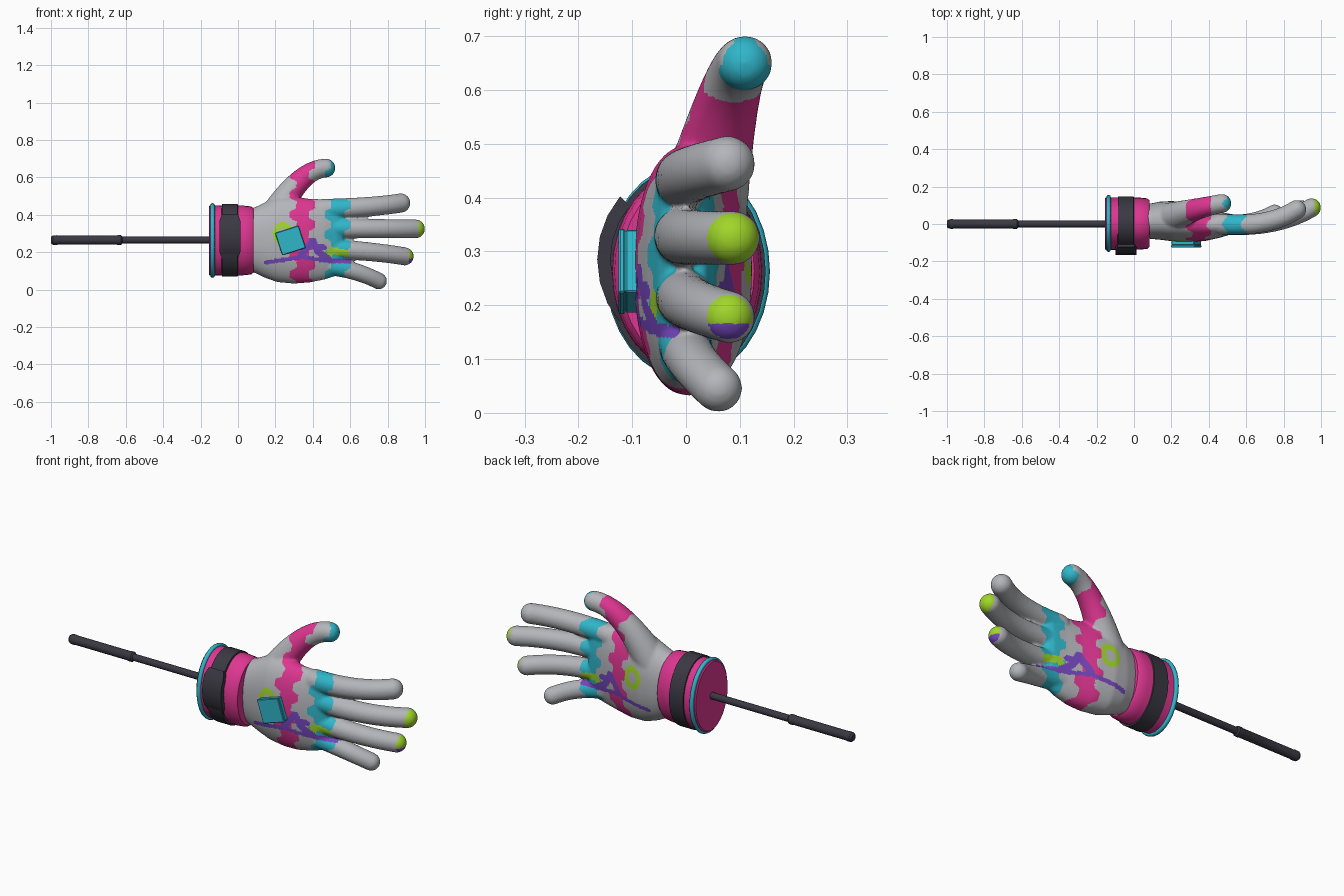
import bpy, bmesh, math
from mathutils import Vector, Matrix

if "Cube" in bpy.data.objects:
    bpy.data.objects.remove(bpy.data.objects["Cube"])


def mat(name, r, g, b):
    m = bpy.data.materials.new(name)
    lin = [((c / 255 + 0.055) / 1.055) ** 2.4 for c in (r, g, b)]
    m.diffuse_color = (*lin, 1)
    m.use_nodes = True
    m.node_tree.nodes["Principled BSDF"].inputs["Base Color"].default_value = m.diffuse_color
    return m


GRAY = mat("gray", 180, 181, 186)
PINK = mat("magenta", 222, 54, 145)
TEAL = mat("teal", 48, 182, 202)
PURPLE = mat("purple", 118, 72, 192)
LIME = mat("lime", 160, 214, 42)
DARK = mat("charcoal", 58, 56, 66)


def loft(bm, sections, n=32, power=2.0):
    """Closed skin through superellipse sections (x, yc, zc, half_y, half_z)."""
    rings = []
    for x, yc, zc, hy, hz in sections:
        ring = []
        for i in range(n):
            a = math.tau * i / n
            c, s = math.cos(a), math.sin(a)
            ring.append(bm.verts.new((x, yc + hy * math.copysign(abs(c) ** (2 / power), c),
                                      zc + hz * math.copysign(abs(s) ** (2 / power), s))))
        rings.append(ring)
    for a, b in zip(rings, rings[1:]):
        for i in range(n):
            j = (i + 1) % n
            bm.faces.new((a[i], a[j], b[j], b[i]))
    bm.faces.new(rings[0][::-1])
    bm.faces.new(rings[-1])
    bmesh.ops.recalc_face_normals(bm, faces=bm.faces)


def finish(name, bm, materials, angle=35):
    me = bpy.data.meshes.new(name)
    bm.to_mesh(me)
    bm.free()
    ob = bpy.data.objects.new(name, me)
    bpy.context.collection.objects.link(ob)
    for m in materials:
        me.materials.append(m)
    bpy.ops.object.select_all(action='DESELECT')
    bpy.context.view_layer.objects.active = ob
    ob.select_set(True)
    bpy.ops.object.shade_smooth_by_angle(angle=math.radians(angle))
    return ob


def lofted(name, material, sections, n=32):
    bm = bmesh.new()
    loft(bm, sections, n)
    return finish(name, bm, [material])


# Hand: palm loft plus five tapered digits, fused by a voxel remesh
bm = bmesh.new()
loft(bm, [(0.04, 0.015, 0.265, 0.085, 0.165), (0.09, 0.015, 0.265, 0.095, 0.175),
          (0.14, 0.018, 0.265, 0.102, 0.200), (0.21, 0.015, 0.268, 0.108, 0.228),
          (0.30, 0.005, 0.265, 0.102, 0.233), (0.38, -0.005, 0.262, 0.086, 0.224),
          (0.46, -0.005, 0.268, 0.068, 0.215), (0.53, 0.0, 0.275, 0.052, 0.200),
          (0.56, 0.0, 0.275, 0.035, 0.180)], 48, 2.2)
digits = [  # three control points, base radius, tip radius
    ((0.19, 0.03, 0.38), (0.33, 0.085, 0.645), (0.47, 0.11, 0.650), 0.085, 0.051),
    ((0.46, 0.00, 0.430), (0.72, -0.02, 0.440), (0.870, 0.077, 0.463), 0.056, 0.052),
    ((0.46, 0.00, 0.330), (0.75, -0.03, 0.325), (0.949, 0.087, 0.325), 0.056, 0.051),
    ((0.46, 0.00, 0.220), (0.72, -0.02, 0.207), (0.891, 0.080, 0.178), 0.056, 0.049),
    ((0.44, 0.00, 0.135), (0.63, -0.01, 0.110), (0.752, 0.060, 0.046), 0.053, 0.045)]
for p0, p1, p2, r0, r1 in digits:
    p0, p1, p2 = Vector(p0), Vector(p1), Vector(p2)
    for i in range(33):
        t = i / 32
        p = p0.lerp(p1, t).lerp(p1.lerp(p2, t), t)
        bmesh.ops.create_icosphere(bm, subdivisions=3, radius=r1 + (r0 - r1) * (1 - t) ** 2,
                                   matrix=Matrix.Translation(p))
hand = finish("hand", bm, [GRAY, PINK, TEAL, PURPLE, LIME])
rm = hand.modifiers.new("fuse", 'REMESH')
rm.mode = 'VOXEL'
rm.voxel_size = 0.0065
rm.use_smooth_shade = True
sm = hand.modifiers.new("soften", 'SMOOTH')
sm.factor = 0.5
sm.iterations = 10
for m in ("fuse", "soften"):
    bpy.ops.object.modifier_apply(modifier=m)


# Painted pattern: wavy bands across the hand, streaks, a ring and fingertips
def near(x, z, path, width):
    p = Vector((x, z))
    for a, b in zip(path, path[1:]):
        a, b = Vector(a), Vector(b)
        t = max(0, min(1, (p - a).dot(b - a) / (b - a).length_squared))
        if (p - a.lerp(b, t)).length < width:
            return True
    return False


def paint(x, y, z):
    wave = 0.017 * max(-1, min(1, 2 * math.sin(math.tau * z / 0.107)))
    if x > 0.965:
        return 4
    if x > 0.915 and 0.1 < z < 0.25:
        return 4 if z > 0.165 else 3
    if (near(x, z, [(0.15, 0.145), (0.34, 0.175), (0.47, 0.155), (0.60, 0.15)], 0.011)
            or near(x, z, [(0.34, 0.19), (0.40, 0.26), (0.43, 0.20), (0.49, 0.16)], 0.018)
            or near(x, z, [(0.42, 0.23), (0.46, 0.225)], 0.016)):
        return 3
    if near(x, z, [(0.48, 0.175), (0.50, 0.21), (0.575, 0.195)], 0.018):
        return 4
    if 0.026 < math.hypot(x - 0.24, (z - 0.30) * 0.85) < 0.052:
        return 4
    if 0.295 + wave < x < 0.395 + wave:
        return 1
    if 0.48 + wave < x < 0.585 + wave:
        return 2
    return 0


for f in hand.data.polygons:
    f.material_index = paint(*f.center)
    f.use_smooth = True

# Wrist cuff, with a rolled rim
Z = 0.263
lofted("cuff", PINK, [(x, 0.002, Z, 0.135 + d, 0.182 + d) for x, d in
                      [(-0.155, 0.0), (-0.15, 0.006), (-0.02, 0.005), (0.03, 0.004),
                       (0.07, 0.0), (0.083, -0.01)]])
lofted("cuff_strap", DARK, [(x, 0.0, Z, 0.148 + d, 0.194 + d) for x, d in
                            [(-0.088, -0.012), (-0.085, 0), (-0.002, 0), (0.001, -0.012)]])

# Teal rim ring around the open end of the cuff
bm = bmesh.new()
N, M = 32, 8
ring = [[bm.verts.new((-0.136 + 0.012 * math.cos(b),
                       0.003 + (0.142 + 0.011 * math.sin(b)) * math.cos(a),
                       Z + (0.189 + 0.011 * math.sin(b)) * math.sin(a)))
         for b in [math.tau * j / M for j in range(M)]]
        for a in [math.tau * i / N for i in range(N)]]
for i in range(N):
    for j in range(M):
        bm.faces.new((ring[i][j], ring[(i + 1) % N][j],
                      ring[(i + 1) % N][(j + 1) % M], ring[i][(j + 1) % M]))
bmesh.ops.recalc_face_normals(bm, faces=bm.faces)
finish("cuff_rim", bm, [TEAL], 60)

# Curved buckle plate on the front of the strap
bm = bmesh.new()
rows = []
for i in range(7):
    a = math.radians(180 - 42 + 14 * i)
    w = 0.044 if i in (0, 6) else 0.056
    rows.append([bm.verts.new((-0.043 + sx * w, k * math.cos(a) * 0.165,
                               0.285 + k * math.sin(a) * 0.175))
                 for sx, k in ((-1, 0.85), (-1, 1), (1, 1), (1, 0.85))])
for a, b in zip(rows, rows[1:]):
    for j in range(4):
        bm.faces.new((a[j], a[(j + 1) % 4], b[(j + 1) % 4], b[j]))
bm.faces.new(rows[0])
bm.faces.new(rows[-1])
bmesh.ops.recalc_face_normals(bm, faces=bm.faces)
finish("strap_buckle", bm, [DARK], 20)

# Two-layer badge plate on the back of the hand
for name, y, size, thick in (("badge_base", -0.101, 0.128, 0.024), ("badge_top", -0.119, 0.132, 0.012)):
    bm = bmesh.new()
    bmesh.ops.create_cube(bm, size=1, matrix=Matrix.Translation((0.28, y, 0.263))
                          @ Matrix.Rotation(math.radians(-18), 4, 'Y')
                          @ Matrix.Diagonal((size, thick, size * 0.95, 1)))
    bmesh.ops.bevel(bm, geom=bm.edges[:], offset=0.003, segments=1, affect='EDGES')
    finish(name, bm, [TEAL], 25)

# Handle rod with a thicker grip
lofted("handle_rod", DARK, [(x, 0, 0.265, 0.018, 0.018) for x in (-0.65, -0.14)], 16)
lofted("handle_grip", DARK, [(x, 0, 0.265, r, r) for x, r in
                             [(-1.0, 0.017), (-0.99, 0.025), (-0.97, 0.026), (-0.96, 0.024),
                              (-0.65, 0.024), (-0.645, 0.026), (-0.625, 0.026), (-0.618, 0.018)]], 16)
